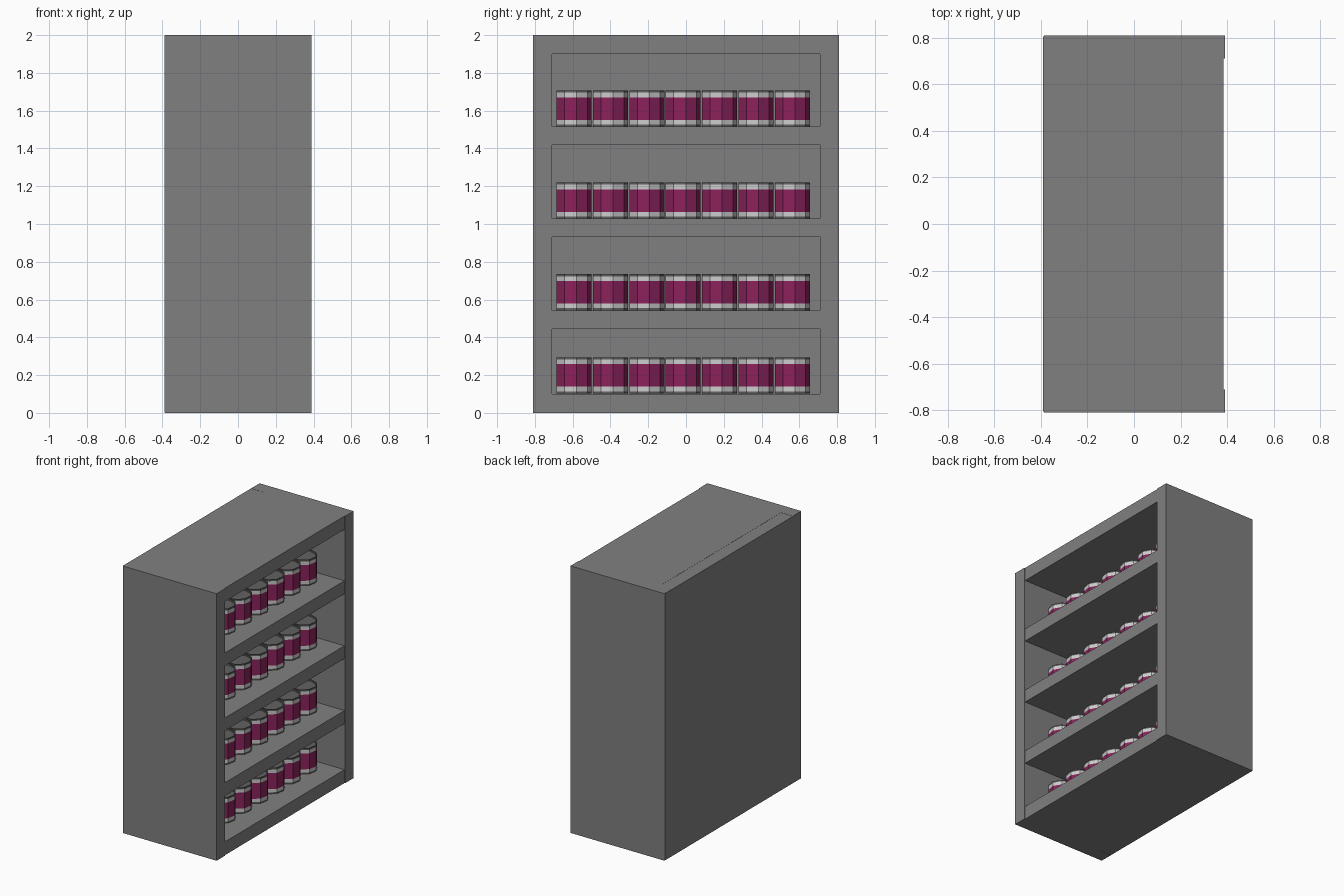
import bpy, bmesh, math

if "Cube" in bpy.data.objects:
    bpy.data.objects.remove(bpy.data.objects["Cube"])


def material(name, rgb):
    m = bpy.data.materials.new(name)
    m.diffuse_color = (*rgb, 1.0)
    m.use_nodes = True
    m.node_tree.nodes["Principled BSDF"].inputs["Base Color"].default_value = m.diffuse_color
    return m


GREY = material("cabinet grey", (0.216, 0.216, 0.216))
LABEL = material("magenta label", (0.26, 0.016, 0.107))
METAL = material("light metal", (0.6, 0.6, 0.6))
RIM = material("dark rim", (0.12, 0.12, 0.12))


def finish(bm, name, mats):
    me = bpy.data.meshes.new(name)
    bm.to_mesh(me)
    bm.free()
    for m in mats:
        me.materials.append(m)
    ob = bpy.data.objects.new(name, me)
    bpy.context.collection.objects.link(ob)
    return ob


def box(name, x, y, z):
    """Axis-aligned box from three (min, max) ranges."""
    bm = bmesh.new()
    bmesh.ops.create_cube(bm, size=1)
    for v in bm.verts:
        for i, (lo, hi) in enumerate((x, y, z)):
            v.co[i] = lo if v.co[i] < 0 else hi
    return finish(bm, name, [GREY])


# Cabinet shell, open towards +x
box("side_panel_front", (-0.387, 0.39), (-0.81, -0.71), (0, 2))
box("side_panel_back", (-0.387, 0.39), (0.71, 0.81), (0, 2))
box("rear_panel", (-0.39, -0.29), (-0.806, 0.806), (0.001, 1.999))
box("base_panel", (-0.29, 0.385), (-0.71, 0.71), (0, 0.1))
box("top_panel", (-0.29, 0.385), (-0.71, 0.71), (1.9, 2))

# Shelves
SHELVES = [(0.445, 0.543), (0.932, 1.028), (1.418, 1.515)]
for i, z in enumerate(SHELVES):
    box(f"shelf_{i + 1}", (-0.29, 0.385), (-0.71, 0.71), z)

# Nine-sided can: stacked rings of (radius, height, material of the band above)
R, SIDES = 0.0955, 9
PROFILE = [(R, 0.0, 2), (R, 0.011, 1), (R, 0.036, 0), (R, 0.155, 1),
           (R, 0.180, 2), (R, 0.191, 2), (R * 0.9, 0.191, 2), (R * 0.88, 0.183, 2)]


def can_mesh():
    bm = bmesh.new()
    rings = []
    for r, z, _ in PROFILE:
        rings.append([bm.verts.new((r * math.sin(a), r * math.cos(a), z))
                      for a in (math.tau * k / SIDES for k in range(SIDES))])
    for j in range(len(rings) - 1):
        for k in range(SIDES):
            n = (k + 1) % SIDES
            f = bm.faces.new((rings[j][k], rings[j][n], rings[j + 1][n], rings[j + 1][k]))
            f.material_index = PROFILE[j][2]
    for ring in (rings[0], rings[-1]):
        bm.faces.new(ring).material_index = 2
    bmesh.ops.recalc_face_normals(bm, faces=bm.faces)
    return finish(bm, "can", [LABEL, METAL, RIM])


# Row of seven cans on every level
first = can_mesh()
for level, z in enumerate([0.103] + [s[1] for s in SHELVES]):
    for k in range(7):
        if level == 0 and k == 0:
            ob = first
        else:
            ob = first.copy()
            bpy.context.collection.objects.link(ob)
        ob.name = f"can_{level + 1}_{k + 1}"
        ob.location = (0.15, -0.595 + 0.1925 * k, z)
